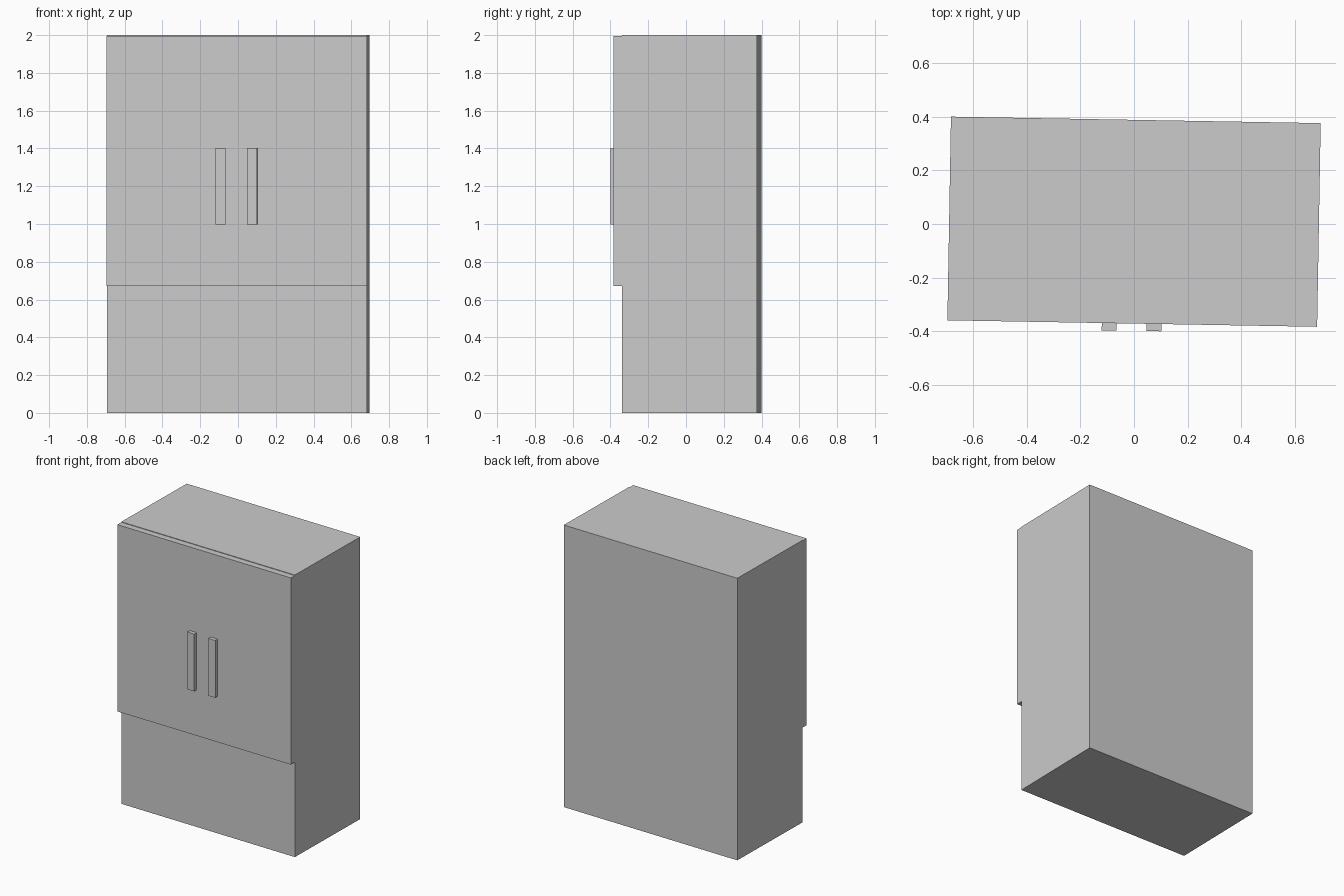
import bpy
from math import radians
from mathutils import Matrix

if "Cube" in bpy.data.objects:
    bpy.data.objects.remove(bpy.data.objects["Cube"])

# The whole cabinet stands turned one degree about z
TURN = Matrix.Rotation(radians(-1), 4, 'Z')


def box(name, x, y, z):
    """Axis-aligned box from (min, max) pairs, turned with the cabinet."""
    bpy.ops.mesh.primitive_cube_add(size=1)
    ob = bpy.context.object
    ob.name = name
    spans = (x, y, z)
    size = [b - a for a, b in spans]
    centre = [(a + b) / 2 for a, b in spans]
    ob.data.transform(TURN @ Matrix.Translation(centre) @ Matrix.Diagonal((*size, 1)))
    return ob


HALF = 0.689      # half width
BODY_FRONT = -0.327
DOOR_FRONT = -0.371

# Main carcass
box("cabinet_body", (-HALF, HALF), (BODY_FRONT, 0.388), (0, 2))

# Overhanging door front, a hair lower than the carcass top
box("door_front", (-HALF, HALF), (DOOR_FRONT, BODY_FRONT), (0.672, 1.996))

# Pair of upright handles
for side, cx in (("left", -0.086), ("right", 0.081)):
    box(f"{side}_handle", (cx - 0.0275, cx + 0.0275), (-0.398, DOOR_FRONT), (0.997, 1.403))
